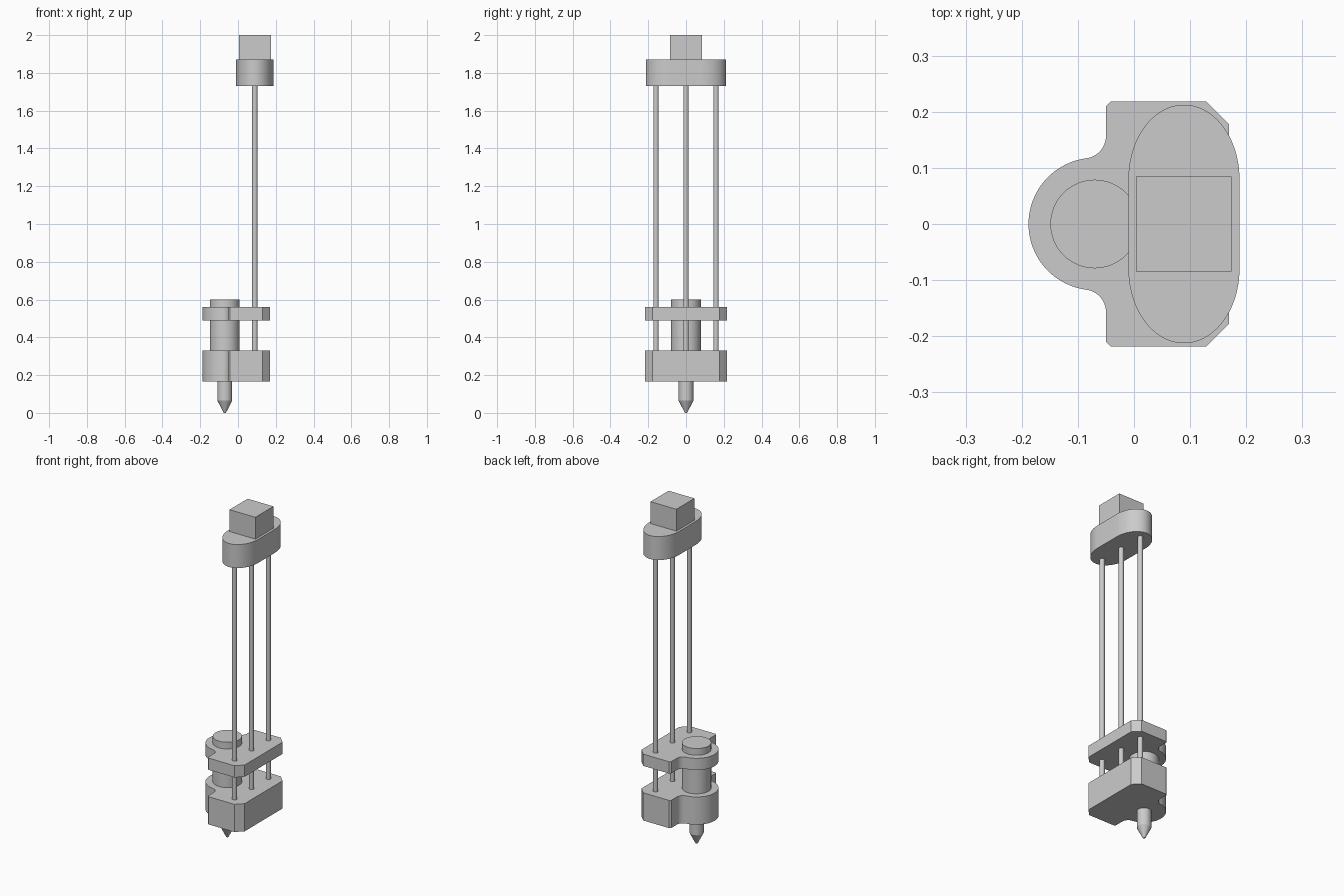
import bpy, bmesh
from math import sin, cos, pi, radians, atan2, sqrt

cube = bpy.data.objects.get("Cube")
if cube:
    bpy.data.objects.remove(cube, do_unlink=True)

grey = bpy.data.materials.new("machine grey")
grey.use_nodes = True
colour = (0.6, 0.6, 0.6, 1)
grey.diffuse_color = colour
grey.node_tree.nodes["Principled BSDF"].inputs["Base Color"].default_value = colour


def finish(name, bm):
    bmesh.ops.recalc_face_normals(bm, faces=bm.faces)
    mesh = bpy.data.meshes.new(name)
    bm.to_mesh(mesh)
    bm.free()
    mesh.materials.append(grey)
    obj = bpy.data.objects.new(name, mesh)
    bpy.context.collection.objects.link(obj)
    bpy.ops.object.select_all(action="DESELECT")
    obj.select_set(True)
    bpy.context.view_layer.objects.active = obj
    bpy.ops.object.shade_smooth_by_angle(angle=radians(25))
    return obj


def prism(name, outline, z0, z1):
    """Extrude a closed xy outline from z0 to z1."""
    bm = bmesh.new()
    base = bm.faces.new([bm.verts.new((x, y, z0)) for x, y in outline])
    top = bmesh.ops.extrude_face_region(bm, geom=[base], use_keep_orig=True)
    verts = [g for g in top["geom"] if isinstance(g, bmesh.types.BMVert)]
    bmesh.ops.translate(bm, verts=verts, vec=(0, 0, z1 - z0))
    return finish(name, bm)


def arc(cx, cy, rx, ry, a0, a1, n):
    return [(cx + rx * cos(a0 + (a1 - a0) * i / n),
             cy + ry * sin(a0 + (a1 - a0) * i / n)) for i in range(n + 1)]


def cylinder(name, x, y, r, z0, z1, n=48):
    return prism(name, arc(x, y, r, r, 0, 2 * pi, n)[:-1], z0, z1)


ROD_X, ROD_Y = 0.089, 0.159
SPINDLE_X = -0.07

# Clamp outline: half of it, then mirrored in y
big, fillet, wall = 0.118, 0.04, -0.05
fx = wall - fillet
fy = sqrt((big + fillet) ** 2 - (fx - SPINDLE_X) ** 2)
lean = atan2(fy, fx - SPINDLE_X)
half = [(0.169, 0.178), (0.129, 0.218), (wall + 0.008, 0.218), (wall, 0.21)]
half += arc(fx, fy, fillet, fillet, 0, lean - pi, 12)
half += arc(SPINDLE_X, 0, big, big, lean, pi, 24)[1:]
clamp = half + [(x, -y) for x, y in reversed(half[:-1])]
prism("lower_clamp", clamp, 0.165, 0.33)
prism("upper_clamp", clamp, 0.49, 0.56)

# Spindle body and pointed cutting bit
cylinder("spindle_body", SPINDLE_X, 0, 0.079, 0.3, 0.6)
bit = [(0.006, 0), (0.039, 0.065), (0.039, 0.2)]
bm = bmesh.new()
rings = [[bm.verts.new((x, y, z)) for x, y in arc(SPINDLE_X, 0, r, r, 0, 2 * pi, 32)[:-1]]
         for r, z in bit]
for low, high in zip(rings, rings[1:]):
    for i in range(32):
        j = (i + 1) % 32
        bm.faces.new((low[i], low[j], high[j], high[i]))
bm.faces.new(rings[0])
bm.faces.new(rings[-1])
finish("cutting_bit", bm)

# Three guide rods
for side, name in ((-1, "right_rod"), (0, "middle_rod"), (1, "left_rod")):
    cylinder(name, ROD_X, side * ROD_Y, 0.0143, 0.3, 1.75, 24)

# Rounded top carrier with straight sides
cap = arc(ROD_X, 0.08, 0.099, 0.1325, 0, pi, 40)
cap += arc(ROD_X, -0.08, 0.099, 0.1325, pi, 2 * pi, 40)
prism("top_carrier", cap, 1.73, 1.87)

# Drive motor block
w = 0.085
prism("motor_block", [(ROD_X - w, -w), (ROD_X + w, -w), (ROD_X + w, w), (ROD_X - w, w)], 1.87, 2.0)
